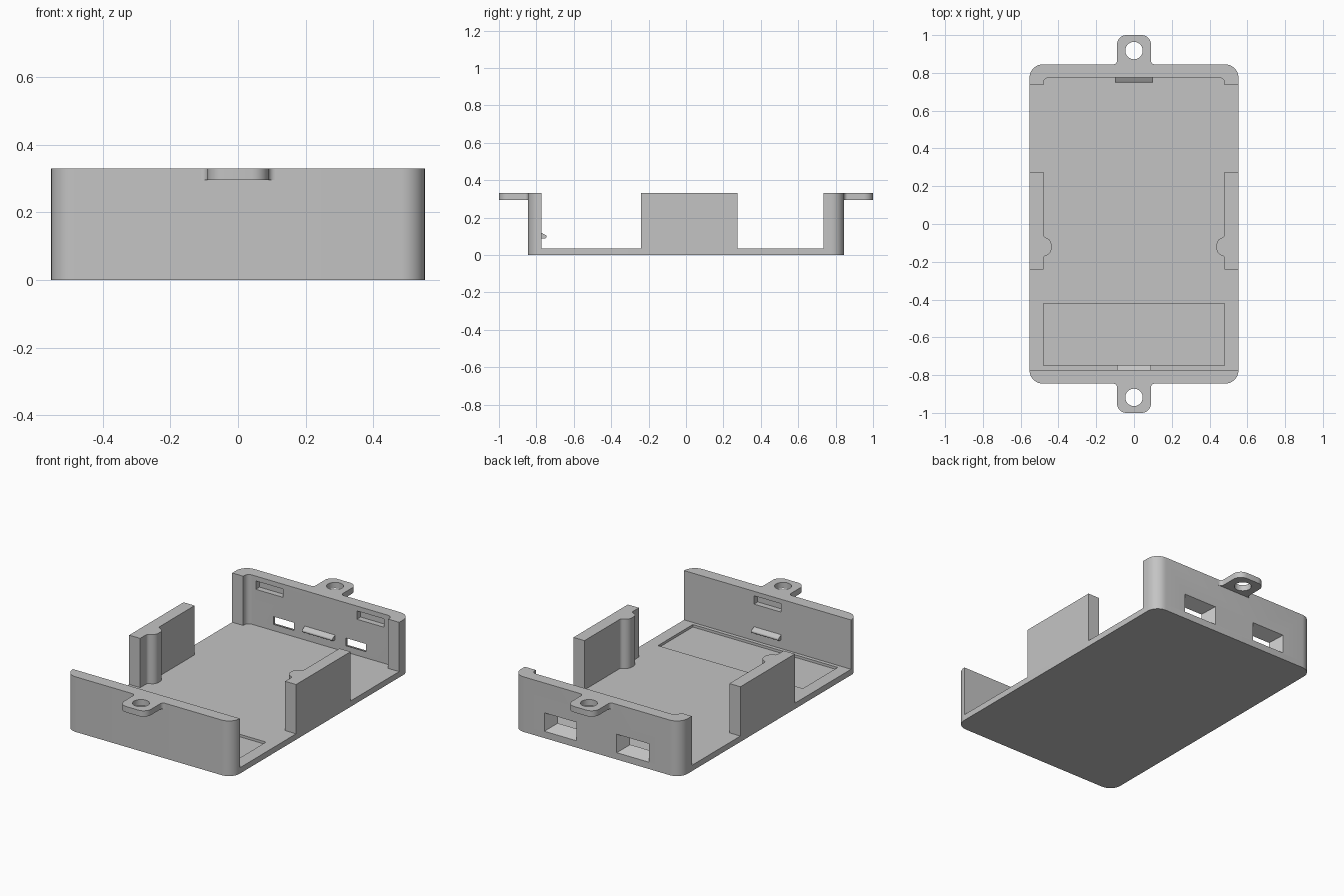
import bpy
import bmesh
from math import tan, pi
from mathutils import Vector, Matrix

if "Cube" in bpy.data.objects:
    bpy.data.objects.remove(bpy.data.objects["Cube"], do_unlink=True)

# Main dimensions
HX, HY, TOP, FLOOR = 0.553, 0.845, 0.33, 0.035
INX, FRONT_IN, BACK_IN = 0.48, -0.772, 0.775
CORNER = 0.07

plastic = bpy.data.materials.new("grey_plastic")
plastic.use_nodes = True
GREY = (0.55, 0.55, 0.55, 1)
plastic.diffuse_color = GREY
plastic.node_tree.nodes["Principled BSDF"].inputs["Base Color"].default_value = GREY


def rounded(corners, steps=8):
    """Outline from (a, b, radius) corners, each replaced by a tangent arc."""
    out = []
    n = len(corners)
    for i, (a, b, r) in enumerate(corners):
        p = Vector((a, b))
        if r == 0:
            out.append(p)
            continue
        u = (Vector(corners[i - 1][:2]) - p).normalized()
        v = (Vector(corners[(i + 1) % n][:2]) - p).normalized()
        half = u.angle(v) / 2
        start = p + u * r / tan(half)
        centre = p + (u + v).normalized() * (r ** 2 + (r / tan(half)) ** 2) ** 0.5
        turn = (pi - 2 * half) * (1 if u.x * v.y - u.y * v.x < 0 else -1)
        for k in range(steps + 1):
            out.append(centre + Matrix.Rotation(turn * k / steps, 2) @ (start - centre))
    return out


def to_object(name, bm):
    bmesh.ops.recalc_face_normals(bm, faces=bm.faces)
    mesh = bpy.data.meshes.new(name)
    bm.to_mesh(mesh)
    bm.free()
    mesh.materials.append(plastic)
    ob = bpy.data.objects.new(name, mesh)
    bpy.context.collection.objects.link(ob)
    return ob


def prism(name, corners, lo, hi, along_x=False):
    """Extrude a rounded outline along z, or a y-z outline along x."""
    bm = bmesh.new()
    place = (lambda p: (lo, p.x, p.y)) if along_x else (lambda p: (p.x, p.y, lo))
    face = bm.faces.new([bm.verts.new(place(p)) for p in rounded(corners)])
    moved = bmesh.ops.extrude_face_region(bm, geom=[face])["geom"]
    step = Vector((hi - lo, 0, 0)) if along_x else Vector((0, 0, hi - lo))
    bmesh.ops.translate(bm, vec=step, verts=[g for g in moved if isinstance(g, bmesh.types.BMVert)])
    return to_object(name, bm)


def box(name, centre, size, taper=(1, 1)):
    """Box whose -y end is scaled by taper in x and z."""
    bm = bmesh.new()
    bmesh.ops.create_cube(bm, size=1)
    for v in bm.verts:
        if v.co.y < 0:
            v.co.x *= taper[0]
            v.co.z *= taper[1]
        v.co = Vector(c + s * k for c, s, k in zip(centre, size, v.co))
    return to_object(name, bm)


def cut(ob, cutters):
    for c in cutters:
        c.hide_render = True
        mod = ob.modifiers.new("cut", "BOOLEAN")
        mod.operation, mod.solver, mod.object = "DIFFERENCE", "EXACT", c
    bpy.context.view_layer.update()
    baked = bpy.data.meshes.new_from_object(ob.evaluated_get(bpy.context.evaluated_depsgraph_get()))
    ob.modifiers.clear()
    ob.data = baked
    for c in cutters:
        bpy.data.objects.remove(c, do_unlink=True)
    return ob


parts = []

# Floor with a shallow recess behind the front wall
floor = prism("floor", [(sx * HX, sy * HY, CORNER) for sx, sy in
                        ((-1, -1), (1, -1), (1, 1), (-1, 1))], 0, FLOOR)
parts.append(cut(floor, [box("recess_cutter", (0, -0.585, FLOOR), (2 * INX, 0.33, 0.03))]))

# Front wall with one latch pocket
front = prism("front_wall", [(-HX, FRONT_IN, 0), (-HX, -HY, CORNER),
                             (HX, -HY, CORNER), (HX, FRONT_IN, 0)], FLOOR, TOP)
parts.append(cut(front, [box("pocket_cutter", (0, FRONT_IN, 0.278), (0.18, 0.07, 0.05))]))

# Back wall with returned ends, two latch pockets and two tapered plug openings
back = prism("back_wall", [(-HX, 0.735, 0), (-INX, 0.735, 0), (-INX, BACK_IN, 0.03),
                           (INX, BACK_IN, 0.03), (INX, 0.735, 0), (HX, 0.735, 0),
                           (HX, HY, CORNER), (-HX, HY, CORNER)], FLOOR, TOP)
cutters = []
for s in (-1, 1):
    cutters.append(box("pocket_cutter", (s * 0.335, BACK_IN, 0.276), (0.18, 0.07, 0.05)))
    cutters.append(box("plug_cutter", (s * 0.24, 0.81, 0.096), (0.22, 0.08, 0.115), (0.58, 0.36)))
parts.append(cut(back, cutters))

# Side walls with a rounded rib on the inner face
for s, side in ((1, "left"), (-1, "right")):
    shape = [(HX, -0.24, 0), (HX, 0.275, 0), (INX, 0.275, 0), (INX, -0.068, 0.018),
             (0.437, -0.082, 0.04), (0.437, -0.158, 0.04), (INX, -0.172, 0.018), (INX, -0.24, 0)]
    parts.append(prism(side + "_wall", [(s * x, y, r) for x, y, r in shape], FLOOR, TOP))

# Screw tabs and board clips at both ends
for s, end, wall, half in ((-1, "front", FRONT_IN, 0.09), (1, "back", BACK_IN, 0.1)):
    shape = [(-0.111, HY - 0.003, 0), (-0.111, HY, 0), (-0.09, HY, 0.02), (-0.09, 1, 0.05),
             (0.09, 1, 0.05), (0.09, HY, 0.02), (0.111, HY, 0), (0.111, HY - 0.003, 0)]
    tab = prism(end + "_screw_tab", [(x, s * y, r) for x, y, r in shape], 0.295, TOP)
    bpy.ops.mesh.primitive_cylinder_add(vertices=40, radius=0.046, depth=0.2,
                                        location=(0, s * 0.918, 0.31))
    parts.append(cut(tab, [bpy.context.object]))
    tip = wall - s * 0.026
    parts.append(prism(end + "_clip", [(wall, 0.088, 0), (tip, 0.088, 0.01),
                                       (tip, 0.104, 0.01), (wall, 0.118, 0)],
                       -half, half, along_x=True))

# Smooth the rounded corners, keep the edges sharp
bpy.ops.object.select_all(action="DESELECT")
for ob in parts:
    ob.select_set(True)
bpy.context.view_layer.objects.active = parts[0]
bpy.ops.object.shade_smooth_by_angle(angle=pi / 6)
